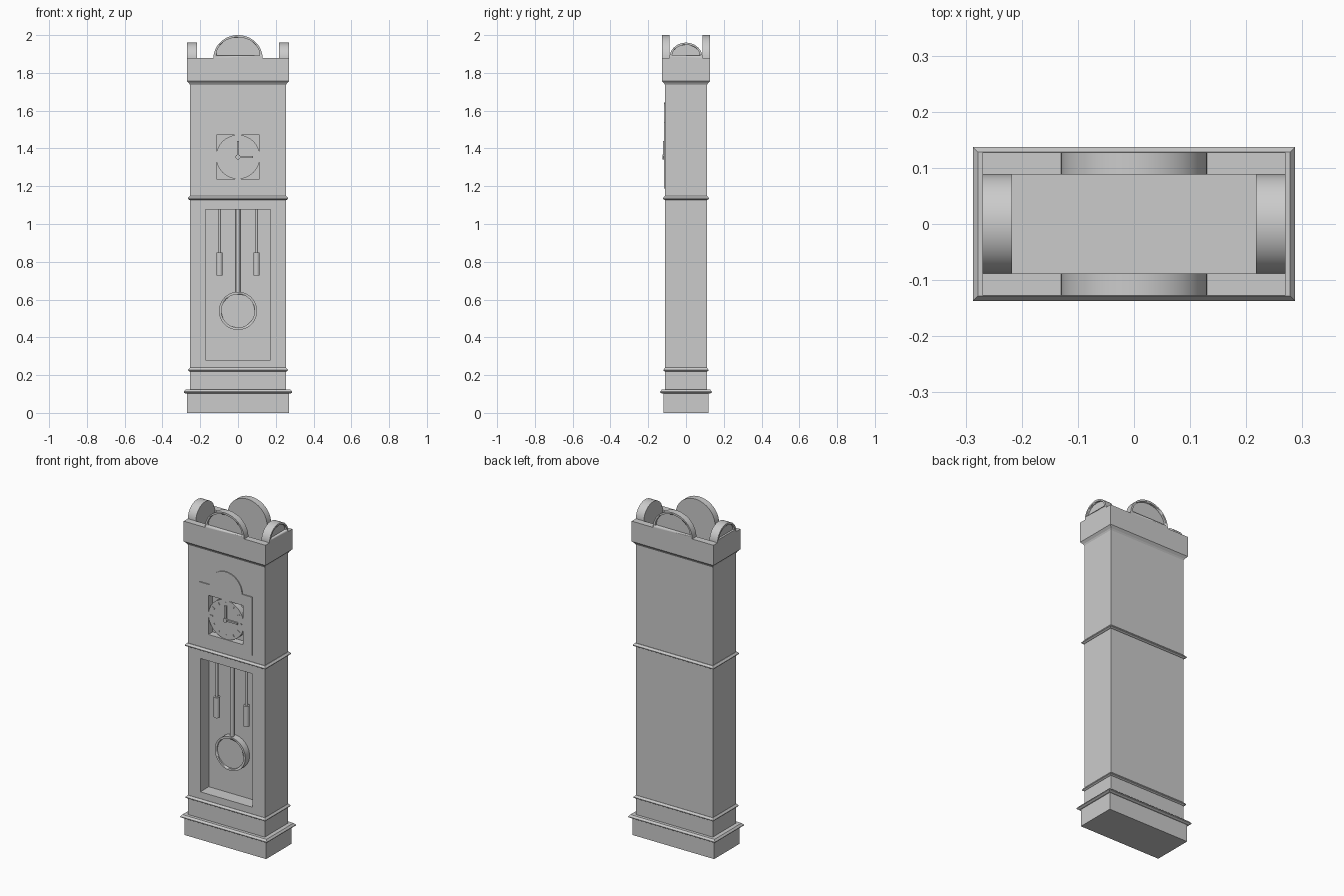
import bpy, bmesh, math

if "Cube" in bpy.data.objects:
    bpy.data.objects.remove(bpy.data.objects["Cube"])


def finish(name, bm, smooth=False):
    bmesh.ops.recalc_face_normals(bm, faces=bm.faces)
    me = bpy.data.meshes.new(name)
    bm.to_mesh(me)
    bm.free()
    ob = bpy.data.objects.new(name, me)
    bpy.context.collection.objects.link(ob)
    if smooth:
        activate(ob)
        bpy.ops.object.shade_smooth_by_angle(angle=math.radians(30))
    return ob


def activate(ob):
    bpy.ops.object.select_all(action='DESELECT')
    ob.select_set(True)
    bpy.context.view_layer.objects.active = ob


def loft(name, rings):
    """Closed solid through rectangles (half_x, half_y, z)."""
    bm = bmesh.new()
    loops = [[bm.verts.new((sx * x, sy * y, z)) for sx, sy in ((-1, -1), (1, -1), (1, 1), (-1, 1))]
             for x, y, z in rings]
    for a, b in zip(loops, loops[1:]):
        for i in range(4):
            bm.faces.new((a[i], a[(i + 1) % 4], b[(i + 1) % 4], b[i]))
    bm.faces.new(loops[0])
    bm.faces.new(loops[-1])
    return finish(name, bm)


def prism(name, pts, d0, d1, axis='Y', smooth=True):
    """Extrude a (horizontal, z) outline along Y or X."""
    bm = bmesh.new()
    place = (lambda u, z, d: (u, d, z)) if axis == 'Y' else (lambda u, z, d: (d, u, z))
    a = [bm.verts.new(place(u, z, d0)) for u, z in pts]
    b = [bm.verts.new(place(u, z, d1)) for u, z in pts]
    n = len(pts)
    for i in range(n):
        bm.faces.new((a[i], a[(i + 1) % n], b[(i + 1) % n], b[i]))
    bm.faces.new(a)
    bm.faces.new(b)
    return finish(name, bm, smooth)


def rect(x0, x1, z0, z1):
    return [(x0, z0), (x1, z0), (x1, z1), (x0, z1)]


def arc(cx, cz, rx, rz, a0=0, a1=180, n=32):
    return [(cx + rx * math.cos(math.radians(a0 + (a1 - a0) * i / n)),
             cz + rz * math.sin(math.radians(a0 + (a1 - a0) * i / n))) for i in range(n + 1)]


def circle(cx, cz, r, n=48):
    return arc(cx, cz, r, r, 0, 360, n)[:-1]


def cut(ob, cutter, remove=True):
    m = ob.modifiers.new("cut", 'BOOLEAN')
    m.object = cutter
    m.solver = 'EXACT'
    activate(ob)
    bpy.ops.object.modifier_apply(modifier=m.name)
    if remove:
        bpy.data.objects.remove(cutter)


# Case, plinth and mouldings
case = loft("case", [(.254, .11, .05), (.254, .11, 1.75)])
loft("plinth", [(.27, .12, 0), (.27, .12, .105)])
for name, x, y, z in (("plinth_moulding", .287, .137, .103),
                      ("lower_moulding", .264, .12, .219),
                      ("waist_moulding", .266, .122, 1.128)):
    loft(name, [(x - .008, y - .008, z), (x, y, z + .005), (x, y, z + .009),
                (x - .009, y - .009, z + .02)])

# Crown with flared underside and sunken top
loft("crown", [(.254, .11, 1.735), (.258, .115, 1.744), (.27, .127, 1.757), (.27, .127, 1.878),
               (.217, .088, 1.878), (.217, .088, 1.77)])

# Crown arches, each with a sunken half-round panel on its outer face
for axis, w, h, inner, outer in (('Y', .13, .122, .088, .127), ('X', .088, .082, .217, .27)):
    for s, side in ((-1, "a"), (1, "b")):
        kind = "long" if axis == 'Y' else "short"
        arch = prism(f"{kind}_arch_{side}", arc(0, 1.878, w, h), s * inner, s * outer, axis)
        panel = prism("cutter", arc(0, 1.893, w - .015, h - .027), s * (outer - .012),
                      s * (outer + .05), axis)
        cut(arch, panel)

# Pendulum window
cut(case, prism("cutter", rect(-.172, .172, .28, 1.077), -.2, -.03, smooth=False))

# Arched dial surround with a square opening
surround = prism("dial_surround", [(-.173, 1.188), (.173, 1.188), (.173, 1.537)]
                 + arc(0, 1.537, .107, .105) + [(-.173, 1.537)], -.116, -.105)
opening = prism("cutter", rect(-.115, .115, 1.238, 1.472), -.2, -.075, smooth=False)
cut(case, opening, False)
cut(surround, opening)

# Dial, hour marks and hands
CZ = 1.355
prism("dial", circle(0, CZ, .1165), -.112, -.07)
for i in range(12):
    t = math.radians(30 * i)
    c, s = math.cos(t), math.sin(t)
    prism("hour_mark", [(c * r - s * w, CZ + s * r + c * w)
                        for r, w in ((.088, -.003), (.104, -.003), (.104, .003), (.088, .003))],
          -.115, -.11, smooth=False)
prism("upright_hand", rect(-.006, .006, CZ, 1.44), -.122, -.11, smooth=False)
prism("level_hand", rect(0, .08, CZ - .005, CZ + .005), -.122, -.11, smooth=False)
prism("hand_hub", circle(0, CZ, .013, 24), -.125, -.11)


# Pendulum and hanging weights
def rod(name, x, y, r, z0, z1):
    bm = bmesh.new()
    bmesh.ops.create_cone(bm, cap_ends=True, segments=24, radius1=r, radius2=r, depth=z1 - z0)
    bmesh.ops.translate(bm, verts=bm.verts, vec=(x, y, (z0 + z1) / 2))
    return finish(name, bm, True)


rod("pendulum_rod", 0, -.055, .012, .62, 1.08)
bob = prism("pendulum_bob", circle(0, .54, .101), -.075, -.035)
cut(bob, prism("cutter", circle(0, .54, .088), -.1, -.067))
for x, side in ((-.098, "left"), (.098, "right")):
    rod(f"{side}_weight_line", x, -.06, .008, .84, 1.08)
    rod(f"{side}_weight", x, -.06, .017, .728, .85)
